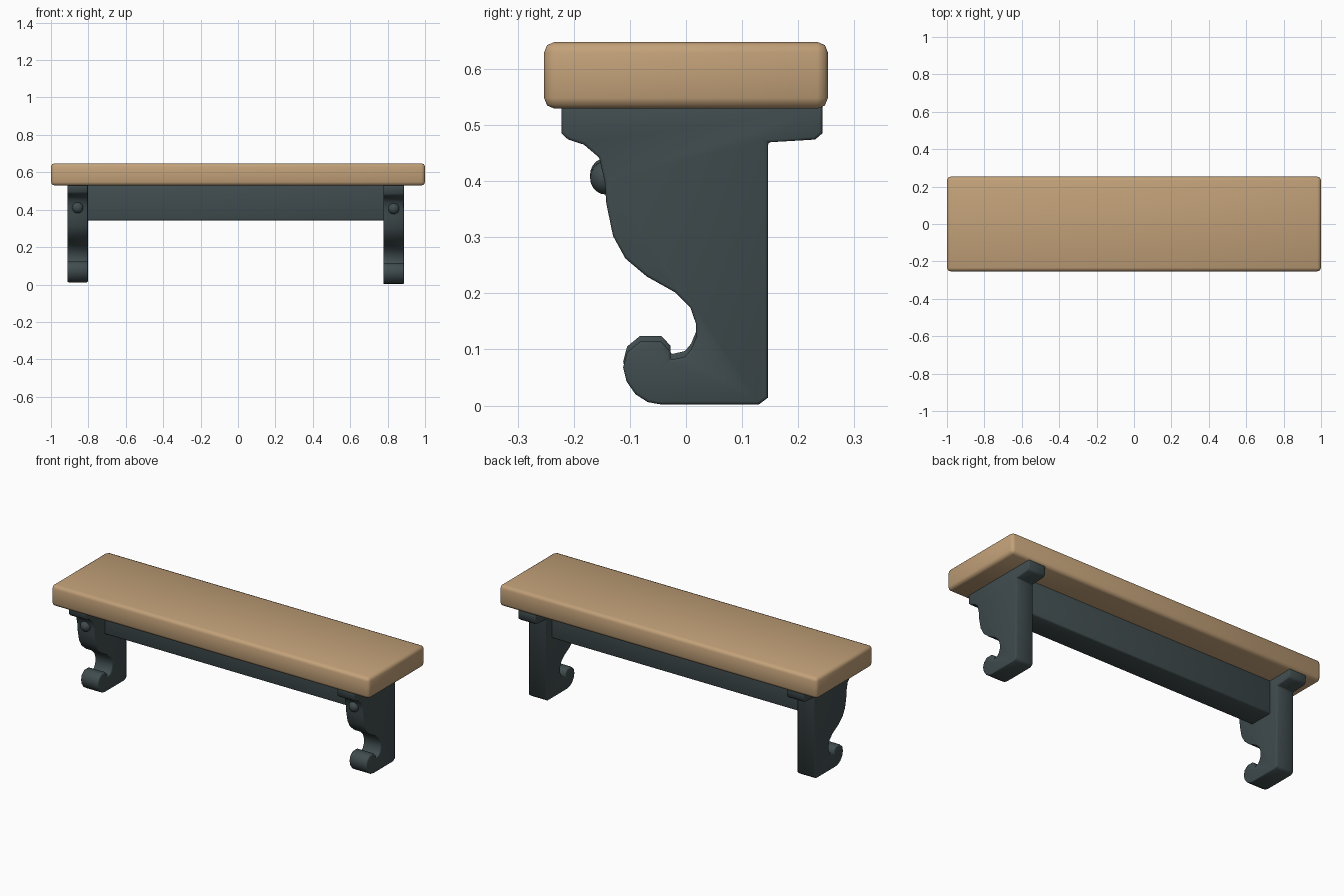
import bpy, bmesh
from mathutils import Matrix

if "Cube" in bpy.data.objects:
    bpy.data.objects.remove(bpy.data.objects["Cube"])


def material(name, color):
    m = bpy.data.materials.new(name)
    m.diffuse_color = (*color, 1)
    m.use_nodes = True
    m.node_tree.nodes["Principled BSDF"].inputs["Base Color"].default_value = m.diffuse_color
    return m


wood = material("warm wood", (0.54, 0.355, 0.19))
iron = material("dark slate", (0.052, 0.073, 0.077))


def finish(name, bm, mat, bevel=0, segments=2):
    bmesh.ops.recalc_face_normals(bm, faces=bm.faces)
    me = bpy.data.meshes.new(name)
    bm.to_mesh(me)
    bm.free()
    me.materials.append(mat)
    me.shade_smooth()
    ob = bpy.data.objects.new(name, me)
    bpy.context.collection.objects.link(ob)
    if bevel:
        mod = ob.modifiers.new("rounded edges", 'BEVEL')
        mod.width = bevel
        mod.segments = segments
        mod.limit_method = 'ANGLE'
        mod.angle_limit = 1.0
    return ob


def box(name, lo, hi, mat, bevel):
    bm = bmesh.new()
    bmesh.ops.create_cube(bm, size=1)
    for v in bm.verts:
        v.co = [lo[i] if v.co[i] < 0 else hi[i] for i in range(3)]
    return finish(name, bm, mat, bevel)


# Seat plank and the apron beam below it
box("seat", (-1, -0.253, 0.529), (1, 0.253, 0.648), wood, 0.019)
box("apron_beam", (-0.815, -0.05, 0.342), (0.79, 0.093, 0.54), iron, 0.008)

# Leg side outline (y, z): front S-curve, scroll foot, straight back, top cap
PROFILE = [
    (-0.222, 0.535), (-0.222, 0.485), (-0.21, 0.474), (-0.182, 0.465),
    (-0.155, 0.442), (-0.145, 0.40), (-0.142, 0.36), (-0.13, 0.302),
    (-0.108, 0.262), (-0.07, 0.23), (-0.02, 0.202), (0.008, 0.174),
    (0.018, 0.145), (0.018, 0.122), (0.009, 0.10), (-0.002, 0.087),
    (-0.028, 0.081), (-0.028, 0.097), (-0.044, 0.114), (-0.082, 0.114),
    (-0.105, 0.095), (-0.112, 0.068), (-0.106, 0.043), (-0.09, 0.02),
    (-0.068, 0.006), (-0.045, 0.002), (0.13, 0.002), (0.146, 0.014),
    (0.146, 0.469), (0.23, 0.474), (0.243, 0.485), (0.243, 0.535),
]


def leg(name, x0, x1, dz):
    bm = bmesh.new()
    f = bm.faces.new([bm.verts.new((x0, y, z + dz)) for y, z in PROFILE])
    ext = bmesh.ops.extrude_face_region(bm, geom=[f])["geom"]
    bmesh.ops.translate(bm, vec=(x1 - x0, 0, 0),
                        verts=[g for g in ext if isinstance(g, bmesh.types.BMVert)])
    finish(name, bm, iron, 0.005)


def bolt(name, x, z):
    bm = bmesh.new()
    m = Matrix.Translation((x, -0.143, z)) @ Matrix.Diagonal((0.03, 0.028, 0.03, 1))
    bmesh.ops.create_uvsphere(bm, u_segments=16, v_segments=10, radius=1, matrix=m)
    finish(name, bm, iron)


# Two legs, each with a round bolt head on the front
for side, x0, x1, dz in (("left", -0.912, -0.803, 0.01), ("right", 0.778, 0.887, 0.0)):
    leg(side + "_leg", x0, x1, dz)
    bolt(side + "_bolt", (x0 + x1) / 2, 0.406 + dz / 2)
